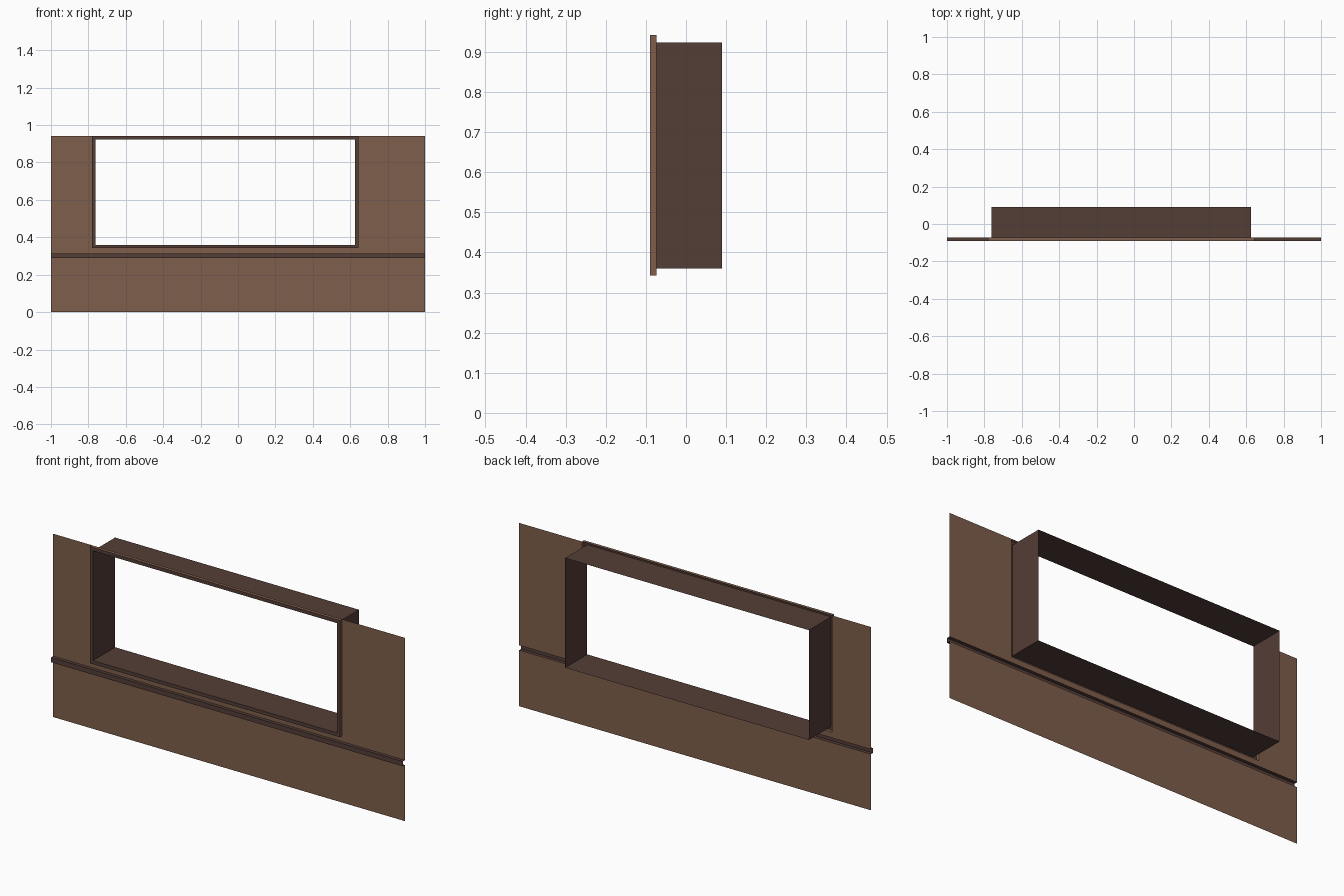
import bpy, bmesh

if "Cube" in bpy.data.objects:
    bpy.data.objects.remove(bpy.data.objects["Cube"])


def srgb(hexcode):
    out = []
    for i in (0, 2, 4):
        c = int(hexcode[i:i + 2], 16) / 255
        out.append(c / 12.92 if c <= 0.04045 else ((c + 0.055) / 1.055) ** 2.4)
    return (*out, 1.0)


def material(name, hexcode):
    m = bpy.data.materials.new(name)
    m.diffuse_color = srgb(hexcode)
    m.use_nodes = True
    m.node_tree.nodes["Principled BSDF"].inputs["Base Color"].default_value = m.diffuse_color
    return m


WALL = material("wall brown", "7F5E4C")
DARK = material("frame dark brown", "543D37")

# Key positions
WALL_Y, FRONT_Y, BACK_Y = -0.073, -0.09, 0.09
TOP = 0.942
LEDGE_LOW, LEDGE_HIGH = 0.288, 0.313
OUT_L, OUT_R, OUT_B = -0.78, 0.643, 0.342      # outer edge of window frame
LIP = 0.018                                    # width of frame face


def make_object(name, bm, mats):
    bmesh.ops.remove_doubles(bm, verts=bm.verts, dist=1e-5)
    me = bpy.data.meshes.new(name)
    bm.to_mesh(me)
    bm.free()
    for m in mats:
        me.materials.append(m)
    ob = bpy.data.objects.new(name, me)
    bpy.context.collection.objects.link(ob)
    return ob


def panel(name, rects):
    """Thin flat sheet facing the front, from (x0, x1, z0, z1) pieces."""
    bm = bmesh.new()
    for x0, x1, z0, z1 in rects:
        bm.faces.new([bm.verts.new((x, WALL_Y, z))
                      for x, z in ((x0, z0), (x1, z0), (x1, z1), (x0, z1))])
    return make_object(name, bm, [WALL])


# Wall sheets below and around the window
panel("lower_wall", [(-1, 1, 0, LEDGE_LOW)])
panel("upper_wall", [(-1, OUT_L, LEDGE_HIGH, TOP),
                     (OUT_L, OUT_R, LEDGE_HIGH, OUT_B),
                     (OUT_R, 1, LEDGE_HIGH, TOP)])

# Ledge: open channel profile swept along the wall
bm = bmesh.new()
profile = [(WALL_Y, LEDGE_LOW), (FRONT_Y, LEDGE_LOW),
           (FRONT_Y, LEDGE_HIGH), (WALL_Y, LEDGE_HIGH)]
for (y0, z0), (y1, z1) in zip(profile, profile[1:]):
    bm.faces.new([bm.verts.new(p) for p in
                  ((-1, y0, z0), (1, y0, z0), (1, y1, z1), (-1, y1, z1))])
make_object("ledge", bm, [DARK])

# Window frame: rectangular rings bridged from the wall, over the lip, to the back
bm = bmesh.new()
rings = []
for inset, y in ((0, WALL_Y), (0, FRONT_Y), (LIP, FRONT_Y), (LIP, BACK_Y)):
    x0, x1, z0, z1 = OUT_L + inset, OUT_R - inset, OUT_B + inset, TOP - inset
    rings.append([bm.verts.new((x, y, z)) for x, z in
                  ((x0, z0), (x1, z0), (x1, z1), (x0, z1))])
for n, (a, b) in enumerate(zip(rings, rings[1:])):
    for i in range(4):
        j = (i + 1) % 4
        f = bm.faces.new((a[i], a[j], b[j], b[i]))
        f.material_index = 1 if n == 0 else 0   # outer return matches the wall
make_object("window_frame", bm, [DARK, WALL])
